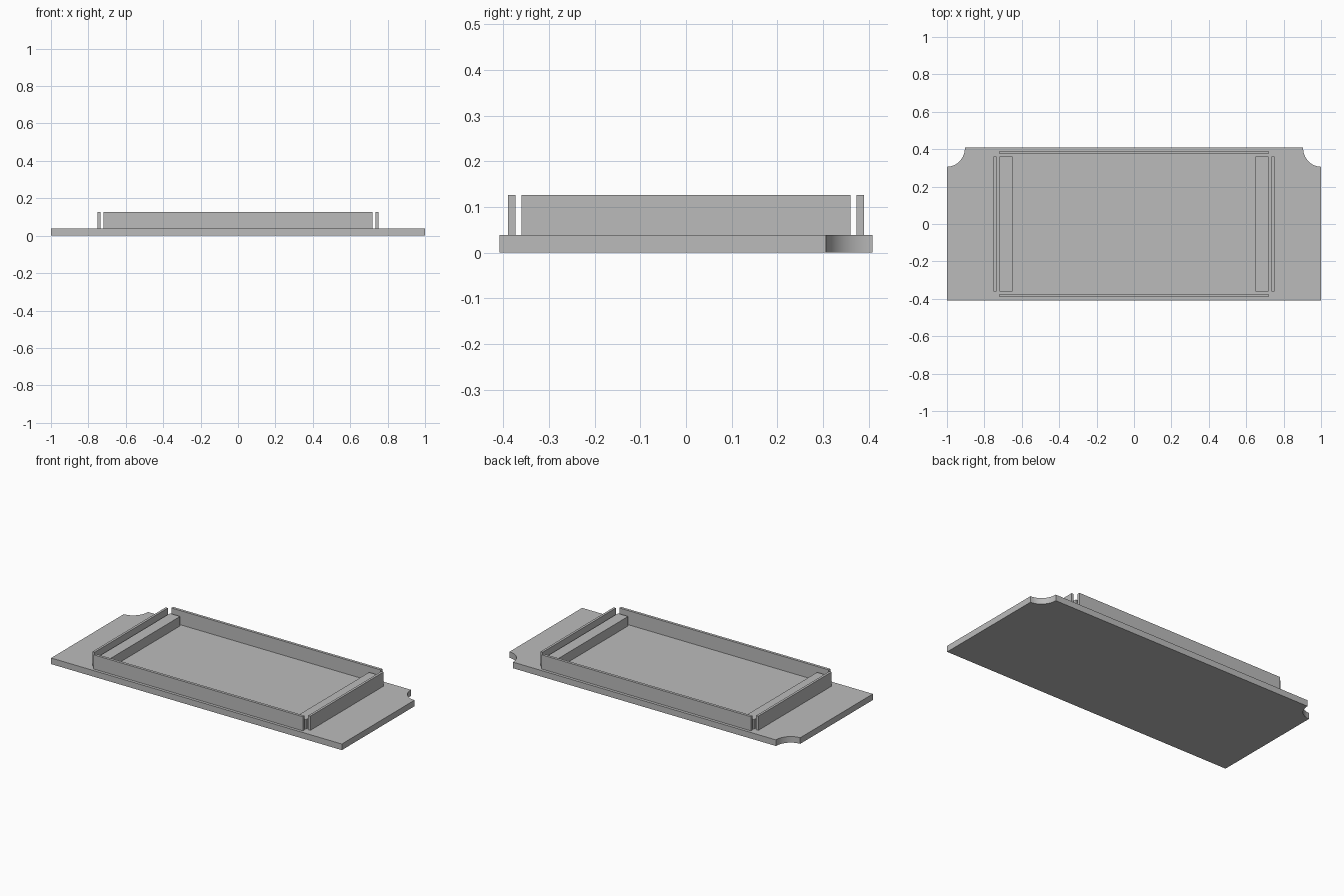
import bpy
import bmesh
import math

cube = bpy.data.objects.get("Cube")
if cube:
    bpy.data.objects.remove(cube, do_unlink=True)

grey = bpy.data.materials.new("plain_grey")
grey.use_nodes = True
grey.diffuse_color = (0.5, 0.5, 0.5, 1)
grey.node_tree.nodes["Principled BSDF"].inputs["Base Color"].default_value = (0.5, 0.5, 0.5, 1)

HALF_DEPTH = 0.408
BASE_TOP = 0.038
WALL_TOP = 0.126


def extrude_outline(name, outline, bottom, top):
    """Make a solid from a flat outline between two heights."""
    bm = bmesh.new()
    face = bm.faces.new([bm.verts.new((x, y, bottom)) for x, y in outline])
    result = bmesh.ops.extrude_face_region(bm, geom=[face])
    raised = [v for v in result["geom"] if isinstance(v, bmesh.types.BMVert)]
    bmesh.ops.translate(bm, verts=raised, vec=(0, 0, top - bottom))
    bmesh.ops.recalc_face_normals(bm, faces=bm.faces)
    mesh = bpy.data.meshes.new(name)
    bm.to_mesh(mesh)
    bm.free()
    mesh.materials.append(grey)
    obj = bpy.data.objects.new(name, mesh)
    bpy.context.collection.objects.link(obj)
    return obj


def box(name, x0, x1, y0, y1, top):
    return extrude_outline(name, [(x0, y0), (x1, y0), (x1, y1), (x0, y1)], BASE_TOP, top)


# Base plate with a rounded bite out of each back corner
STEPS = 16
bite = []
for i in range(STEPS + 1):
    a = math.pi / 2 * i / STEPS
    bite.append((1 - 0.096 * math.sin(a), HALF_DEPTH - 0.102 * math.cos(a)))
right_half = [(1, -HALF_DEPTH)] + bite
left_half = [(-x, y) for x, y in reversed(right_half)]
base = extrude_outline("base_plate", right_half + left_half, 0, BASE_TOP)
bpy.context.view_layer.objects.active = base
base.select_set(True)
bpy.ops.object.shade_smooth_by_angle(angle=math.radians(30))

# Thin front and back walls
box("front_wall", -0.72, 0.72, -0.39, -0.373, WALL_TOP)
box("back_wall", -0.72, 0.72, 0.373, 0.39, WALL_TOP)

# Thin end walls and the lower ledges inside them
for side, s in (("left", 1), ("right", -1)):
    for part, inner, outer, top in (("wall", 0.735, 0.75, WALL_TOP), ("ledge", 0.65, 0.72, 0.097)):
        x0, x1 = sorted((s * inner, s * outer))
        box(f"{side}_{part}", x0, x1, -0.36, 0.36, top)
